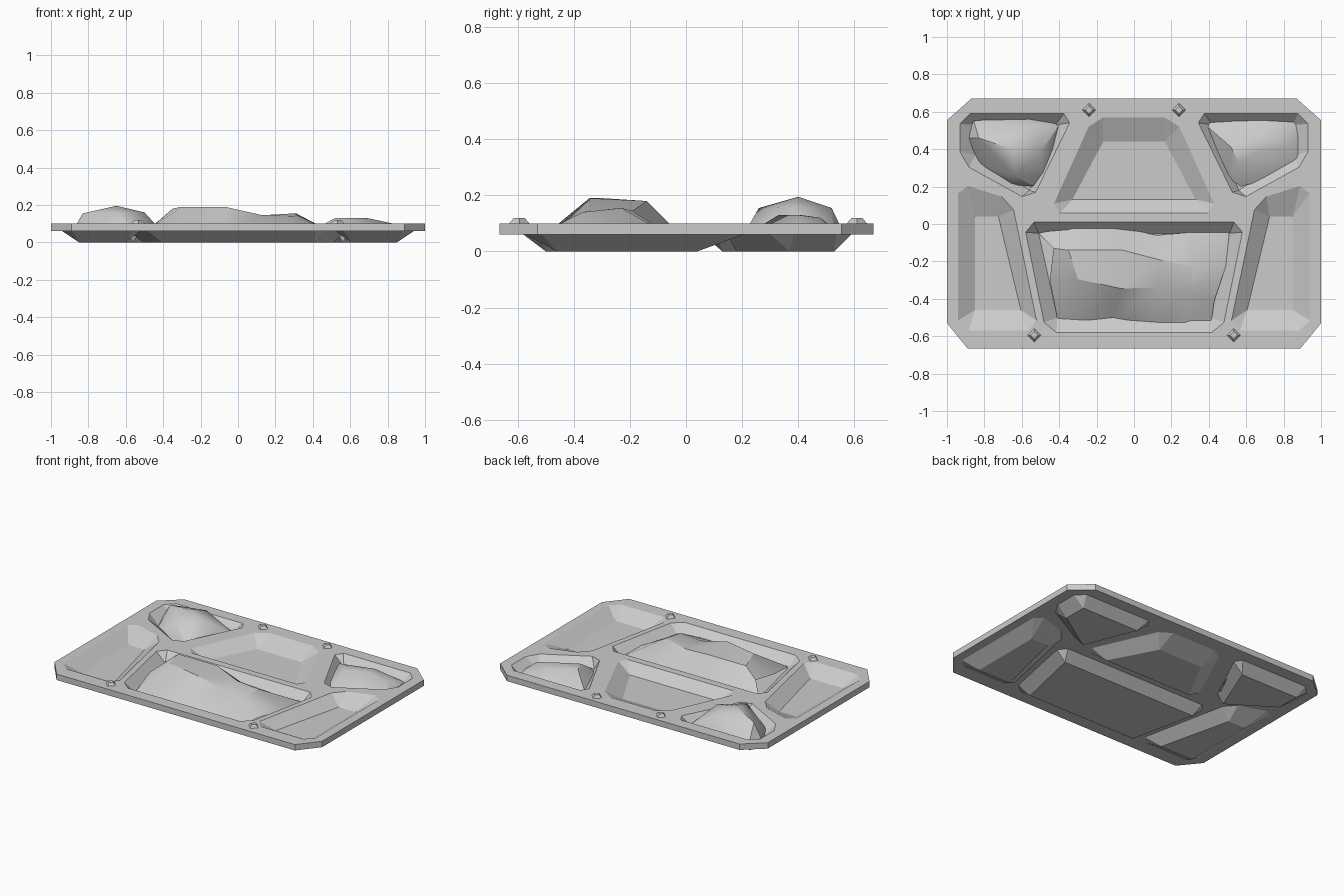
import bpy, bmesh, math
from mathutils import Vector

if "Cube" in bpy.data.objects:
    bpy.data.objects.remove(bpy.data.objects["Cube"])

grey = bpy.data.materials.new("light grey")
grey.use_nodes = True
colour = (0.6, 0.6, 0.6, 1)
grey.diffuse_color = colour
grey.node_tree.nodes["Principled BSDF"].inputs["Base Color"].default_value = colour


def finish(bm, name, smooth=False):
    bmesh.ops.recalc_face_normals(bm, faces=bm.faces[:])
    mesh = bpy.data.meshes.new(name)
    bm.to_mesh(mesh)
    bm.free()
    obj = bpy.data.objects.new(name, mesh)
    bpy.context.collection.objects.link(obj)
    mesh.materials.append(grey)
    if smooth:
        bpy.ops.object.select_all(action="DESELECT")
        obj.select_set(True)
        bpy.context.view_layer.objects.active = obj
        bpy.ops.object.shade_smooth_by_angle(angle=math.radians(30))
    return obj


def mirrored(points):
    return [(-x, y) for x, y in points]


def chamfer(points, cut):
    """Replace every corner of a polygon with two points."""
    result = []
    for i, p in enumerate(points):
        p = Vector(p)
        for q in (points[i - 1], points[(i + 1) % len(points)]):
            result.append(p + (Vector(q) - p).normalized() * cut)
    return result


def ring(bm, points, z):
    return [bm.verts.new((p[0], p[1], z)) for p in points]


def loop_edges(bm, verts):
    return [bm.edges.new((v, verts[i - 1])) for i, v in enumerate(verts)]


# Compartments: sharp rim corners and floor corners
main = ([(.59, .01), (-.59, .01), (-.47, -.58), (.47, -.58)],
        [(.51, -.05), (-.51, -.05), (-.41, -.5), (.41, -.5)])
back = ([(.22, .57), (-.22, .57), (-.45, .06), (.45, .06)],
        [(.165, .44), (-.165, .44), (-.33, .13), (.33, .13)])
corner = ([(-.93, .59), (-.32, .59), (-.55, .12), (-.93, .33)],
          [(-.85, .53), (-.42, .53), (-.56, .18), (-.85, .37)])
side = ([(-.94, .22), (-.655, .13), (-.51, -.57), (-.94, -.57)],
        [(-.85, .04), (-.725, .04), (-.605, -.46), (-.85, -.46)])
compartments = [main, back]
for rim, floor in (corner, side):
    compartments += [(rim, floor), (mirrored(rim), mirrored(floor))]


def tray_skin(bm, z, drop, outline):
    """One side of the tray: a flat sheet with sunken compartments."""
    outer = ring(bm, outline, z)
    edges = loop_edges(bm, outer)
    for rim, floor in compartments:
        high = ring(bm, chamfer(rim, .055), z)
        low = ring(bm, floor, z - drop)
        edges += loop_edges(bm, high)
        n = len(low)
        for i in range(n):
            j = (i + 1) % n
            bm.faces.new((high[2 * i], high[2 * i + 1], low[i]))
            bm.faces.new((high[2 * i + 1], high[2 * j], low[j], low[i]))
        bm.faces.new(low)
    bmesh.ops.triangle_fill(bm, edges=edges, use_beauty=True, normal=(0, 0, 1))
    return outer


# Tray shell with cut corners
half = [(1, -.53), (1, .555), (.87, .67), (-.87, .67),
        (-1, .555), (-1, -.53), (-.89, -.665), (.89, -.665)]
bm = bmesh.new()
top = tray_skin(bm, .1, .06, half)
bottom = tray_skin(bm, .06, .06, half)
for i in range(len(top)):
    bm.faces.new((top[i - 1], top[i], bottom[i], bottom[i - 1]))
finish(bm, "tray")

# Diamond studs on the rim
for name, x, y in (("back", .24, .61), ("front", .533, -.595)):
    for label, s in (("left", 1), ("right", -1)):
        bm = bmesh.new()
        bmesh.ops.create_cone(bm, cap_ends=True, segments=4, radius1=.037,
                              radius2=.02, depth=.02)
        bmesh.ops.translate(bm, verts=bm.verts[:], vec=(s * x, y, .109))
        finish(bm, f"{name}_{label}_stud")

# Main food portion: rows from back to front
rows = [
    [(-.51, -.05, .05), (-.33, -.01, .05), (-.11, -.01, .05),
     (.12, -.06, .05), (.3, -.045, .05), (.51, -.045, .05)],
    [(-.43, -.13, .11), (-.35, -.14, .18), (-.06, -.14, .18),
     (.13, -.19, .145), (.31, -.23, .155), (.49, -.23, .06)],
    [(-.45, -.3, .09), (-.3, -.295, .19), (-.07, -.345, .19),
     (.13, -.34, .145), (.3, -.37, .14), (.43, -.41, .06)],
    [(-.41, -.505, .05), (-.25, -.515, .05), (-.11, -.5, .05),
     (.12, -.545, .05), (.27, -.545, .05), (.41, -.54, .05)]]
bm = bmesh.new()
grid = [[bm.verts.new(p) for p in row] for row in rows]
for a, b in zip(grid, grid[1:]):
    for i in range(len(a) - 1):
        bm.faces.new((b[i], b[i + 1], a[i + 1], a[i]))
finish(bm, "main_portion", smooth=True)


def lump(name, outline, peaks):
    """Faceted food lump wrapped around an outline and some peaks."""
    bm = bmesh.new()
    ring(bm, outline, .05)
    for p in peaks:
        bm.verts.new(p)
    bmesh.ops.convex_hull(bm, input=bm.verts[:])
    finish(bm, name, smooth=True)


# Corner food portions
lump("right_portion",
     [(-.86, .56), (-.55, .57), (-.4, .53), (-.42, .41), (-.48, .24),
      (-.53, .2), (-.66, .21), (-.82, .31), (-.89, .46)],
     [(-.65, .4, .195), (-.83, .46, .155), (-.5, .38, .16),
      (-.6, .52, .155), (-.64, .26, .155)])
lump("left_portion",
     [(.37, .54), (.53, .565), (.7, .57), (.86, .55), (.89, .48),
      (.89, .33), (.76, .25), (.57, .2), (.5, .25), (.43, .39)],
     [(.52, .41, .13), (.69, .4, .13), (.83, .41, .1),
      (.56, .33, .13), (.69, .48, .12)])
